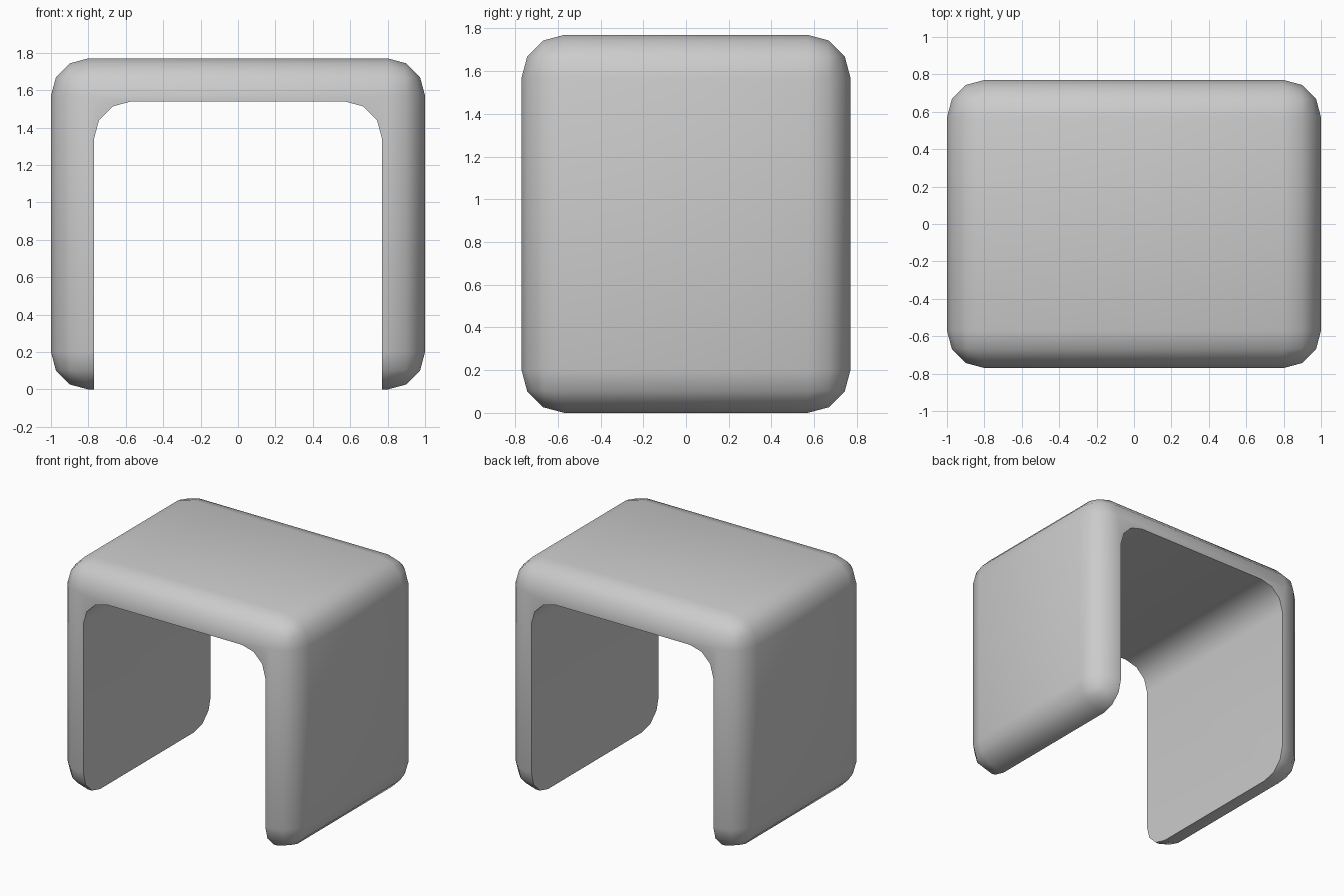
import bpy, bmesh, math

if "Cube" in bpy.data.objects:
    bpy.data.objects.remove(bpy.data.objects["Cube"])

RADIUS, SEGMENTS = 0.2, 3


def rounded_box(name, size, centre, along_y_only=False):
    """Box with every edge rounded, or only the edges running along y."""
    bm = bmesh.new()
    bmesh.ops.create_cube(bm, size=1)
    for v in bm.verts:
        v.co = [c + s * k for c, s, k in zip(centre, size, v.co)]
    edges = [e for e in bm.edges if not along_y_only
             or abs(e.verts[0].co.y - e.verts[1].co.y) > 0.01]
    bmesh.ops.bevel(bm, geom=edges, offset=RADIUS, segments=SEGMENTS,
                    profile=0.5, affect='EDGES')
    bmesh.ops.recalc_face_normals(bm, faces=bm.faces)
    mesh = bpy.data.meshes.new(name)
    bm.to_mesh(mesh)
    bm.free()
    obj = bpy.data.objects.new(name, mesh)
    bpy.context.collection.objects.link(obj)
    return obj


# Outer rounded block
table = rounded_box("side_table", (2, 1.54, 1.77), (0, 0, 0.885))

# Tunnel through the block, open at the bottom
tunnel = rounded_box("tunnel_cutter", (1.54, 3, 2.54), (0, 0, 0.27), True)
tunnel.hide_render = True
tunnel.hide_set(True)

cut = table.modifiers.new("tunnel", 'BOOLEAN')
cut.operation = 'DIFFERENCE'
cut.solver = 'EXACT'
cut.object = tunnel

bpy.context.view_layer.objects.active = table
table.select_set(True)
bpy.ops.object.modifier_apply(modifier=cut.name)
bpy.data.objects.remove(tunnel)

# Smooth roundings, sharp tunnel rim
bpy.ops.object.shade_smooth_by_angle(angle=math.radians(40))
